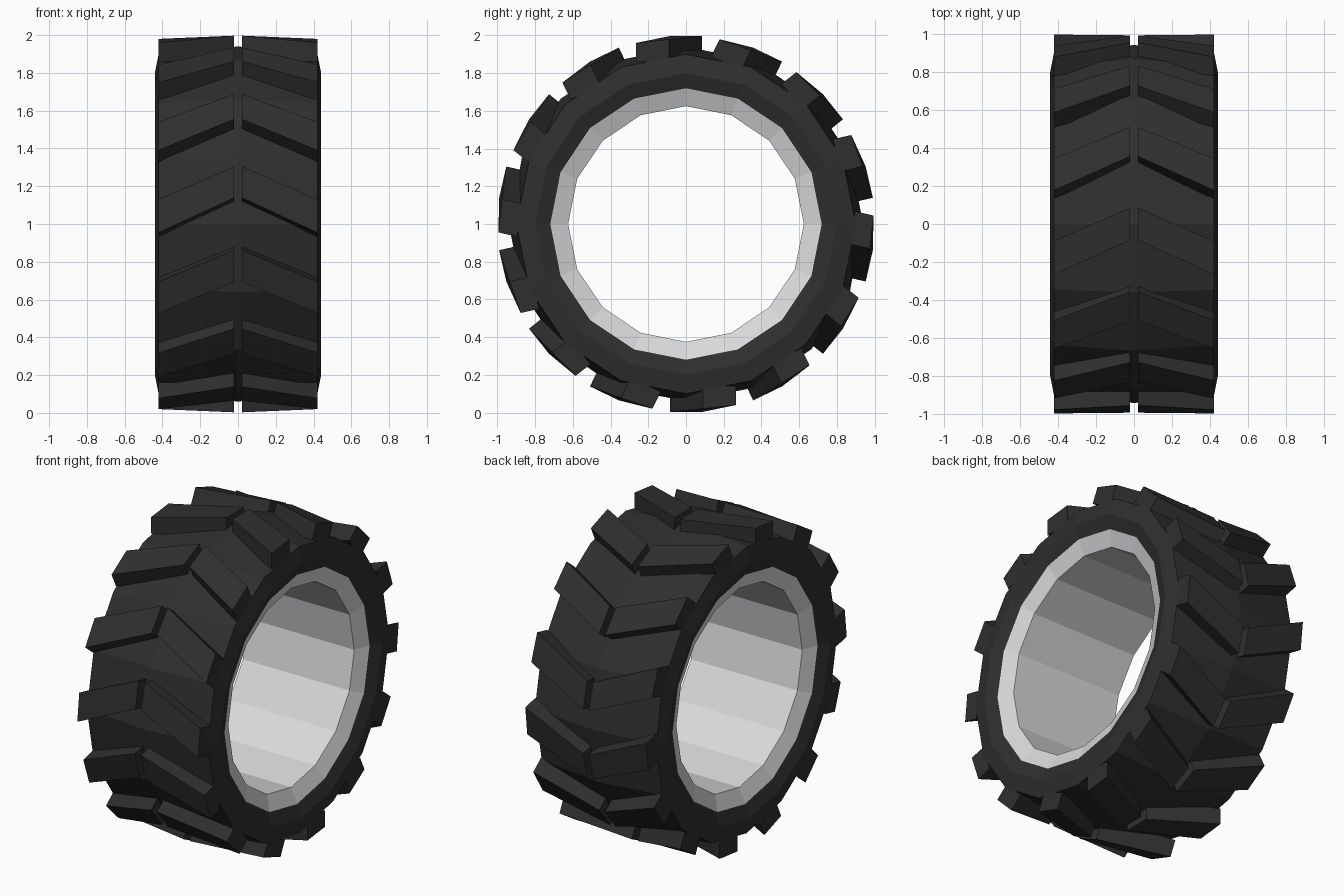
import bpy
import bmesh
import math
from mathutils import Matrix, Vector

cube = bpy.data.objects.get("Cube")
if cube:
    bpy.data.objects.remove(cube, do_unlink=True)

SIDES = 16
LUGS = 14
CENTRE = Vector((0, 0, 1))


def material(name, colour):
    mat = bpy.data.materials.new(name)
    mat.use_nodes = True
    mat.diffuse_color = colour
    mat.node_tree.nodes["Principled BSDF"].inputs["Base Color"].default_value = colour
    return mat


def finish(name, bm, mat):
    bmesh.ops.recalc_face_normals(bm, faces=bm.faces)
    mesh = bpy.data.meshes.new(name)
    bm.to_mesh(mesh)
    bm.free()
    mesh.materials.append(mat)
    obj = bpy.data.objects.new(name, mesh)
    obj.location = CENTRE
    bpy.context.collection.objects.link(obj)
    return obj


def lathe(name, profile, mat):
    """Spin a closed (x, radius) profile around the x axis."""
    bm = bmesh.new()
    rings = []
    for i in range(SIDES):
        a = math.tau * i / SIDES
        rings.append([bm.verts.new((x, r * math.sin(a), r * math.cos(a)))
                      for x, r in profile])
    n = len(profile)
    for i in range(SIDES):
        here, there = rings[i], rings[(i + 1) % SIDES]
        for j in range(n):
            k = (j + 1) % n
            bm.faces.new((here[j], here[k], there[k], there[j]))
    return finish(name, bm, mat)


def mirrored(half):
    return half + [(-x, r) for x, r in reversed(half) if x > 0]


rubber = material("black rubber", (0.028, 0.028, 0.028, 1))
metal = material("light grey metal", (0.70, 0.70, 0.72, 1))

# Tyre carcass: crowned tread, shoulders and inward-sloping bead
lathe("tyre", mirrored([(0, 0.94), (0.42, 0.90), (0.44, 0.80), (0.41, 0.72)])
      , rubber)

# Rim: open band with bevelled lips
lathe("rim", mirrored([(0.41, 0.72), (0.37, 0.625)]), metal)

# Chevron tread lugs: slanted blocks, mirrored and repeated around the tyre
INNER, OUTER, BASE = 0.02, 0.42, 0.86
lug_top = [(INNER, 0.085, 0.997), (INNER, -0.085, 0.997),
           (OUTER, -0.265, 0.960), (OUTER, -0.09, 0.980)]
bm = bmesh.new()
for i in range(LUGS):
    turn = Matrix.Rotation(math.tau * i / LUGS, 3, "X")
    for side in (1, -1):
        top = [bm.verts.new(turn @ Vector((side * x, y, z))) for x, y, z in lug_top]
        low = [bm.verts.new(turn @ Vector((side * x, y, BASE))) for x, y, z in lug_top]
        bm.faces.new(top)
        bm.faces.new(low[::-1])
        for j in range(4):
            k = (j + 1) % 4
            bm.faces.new((top[j], low[j], low[k], top[k]))
finish("tread_lugs", bm, rubber)
